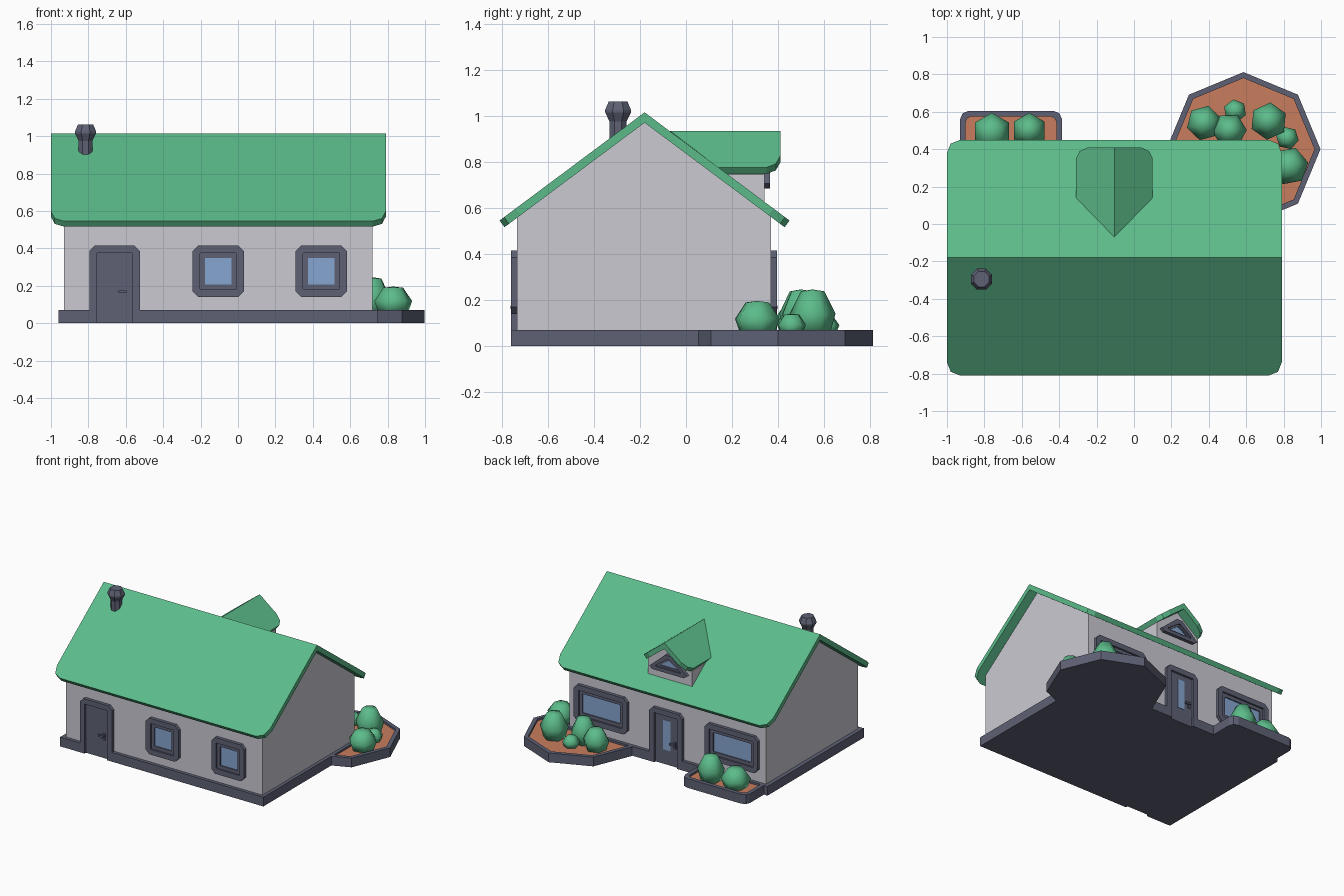
import bpy, bmesh, math

if "Cube" in bpy.data.objects:
    bpy.data.objects.remove(bpy.data.objects["Cube"])

def material(name, rgb):
    m = bpy.data.materials.new(name)
    m.diffuse_color = (*rgb, 1)
    m.use_nodes = True
    m.node_tree.nodes["Principled BSDF"].inputs["Base Color"].default_value = m.diffuse_color
    return m

GREEN = material("leaf_green", (0.107, 0.50, 0.255))
WALL = material("pale_grey", (0.60, 0.59, 0.65))
DARK = material("slate_grey", (0.112, 0.120, 0.178))
GLASS = material("window_blue", (0.24, 0.38, 0.64))
SOIL = material("terracotta", (0.578, 0.205, 0.112))

def loft(name, rings, mat, closed=True, loop=False, smooth=False):
    """Join point rings; closed = rings wrap round, loop = last ring joins first."""
    bm = bmesh.new()
    vs = [[bm.verts.new(p) for p in r] for r in rings]
    n, k = len(vs[0]), len(vs)
    for i in range(k if loop else k - 1):
        a, b = vs[i], vs[(i + 1) % k]
        for j in range(n if closed else n - 1):
            bm.faces.new((a[j], a[(j + 1) % n], b[(j + 1) % n], b[j]))
    if not loop:
        bm.faces.new(vs[0])
        bm.faces.new(vs[-1])
    elif not closed:
        bm.faces.new([r[0] for r in vs])
        bm.faces.new([r[-1] for r in vs])
    bmesh.ops.recalc_face_normals(bm, faces=bm.faces)
    for f in bm.faces:
        f.smooth = smooth
    me = bpy.data.meshes.new(name)
    bm.to_mesh(me)
    bm.free()
    me.materials.append(mat)
    ob = bpy.data.objects.new(name, me)
    bpy.context.collection.objects.link(ob)
    return ob

def slab(name, pts, z0, z1, mat):
    return loft(name, [[(x, y, z) for x, y in pts] for z in (z0, z1)], mat)

def curb(name, outer, inner, z0, z1):
    rings = [[(x, y, z) for x, y in p]
             for p, z in ((outer, z0), (outer, z1), (inner, z1), (inner, z0))]
    return loft(name, rings, DARK, loop=True)

def octo(l, r, b, t, c):
    return [(l + c, b), (r - c, b), (r, b + c), (r, t - c),
            (r - c, t), (l + c, t), (l, t - c), (l, b + c)]

def on_wall(pts, side, depth, base=None):
    y = (base if base is not None else (-0.735 if side < 0 else 0.37)) + side * depth
    return [(x, y, z) for x, z in pts]

def frame(name, outer, inner, side, d0, d1, closed=True, base=None):
    rings = [on_wall(p, side, d, base)
             for p, d in ((outer, d0), (outer, d1), (inner, d1), (inner, d0))]
    return loft(name, rings, DARK, closed=closed, loop=True)

def panel(name, pts, side, d0, d1, mat, base=None):
    return loft(name, [on_wall(pts, side, d, base) for d in (d0, d1)], mat)

def rect(l, r, b, t):
    return [(l, b), (r, b), (r, t), (l, t)]

# Walls: gabled prism
RIDGE_Y, RIDGE_Z, SLOPE, T = -0.18, 1.015, 0.746, 0.036
drop = T * math.hypot(1, SLOPE)
under = lambda y: RIDGE_Z - drop - abs(y - RIDGE_Y) * SLOPE
gable = [(-0.735, 0.03), (0.37, 0.03), (0.37, under(0.37)),
         (RIDGE_Y, under(RIDGE_Y)), (-0.735, under(-0.735))]
loft("walls", [[(x, y, z) for y, z in gable] for x in (-0.93, 0.72)], WALL)

# Plinth with a notch at each door
slab("plinth", [(-0.96, -0.76), (-0.755, -0.76), (-0.755, -0.74), (-0.565, -0.74),
                (-0.565, -0.76), (0.745, -0.76), (0.745, 0.395), (-0.01, 0.395),
                (-0.01, 0.375), (-0.20, 0.375), (-0.20, 0.395), (-0.96, 0.395)],
     0, 0.07, DARK)

# Roofs: one slab per slope from a plan outline (u along ridge, d out from it)
def roof(name, outline, top, slope, place):
    g = math.hypot(1, slope)
    for tag, s in (("a", -1), ("b", 1)):
        upper = [place(u, s * d, top - slope * d) for u, d in outline]
        lower = []
        for u, d in outline:
            if d == 0:
                lower.append(place(u, 0, top - T * g))
            else:
                lower.append(place(u, s * (d - T * slope / g), top - slope * d - T / g))
        loft(name + "_" + tag, [upper, lower], GREEN)

roof("main_roof", [(-1, 0), (-1, 0.56), (-0.98, 0.61), (-0.93, 0.63), (0.72, 0.63),
                   (0.77, 0.61), (0.79, 0.56), (0.79, 0)], RIDGE_Z, SLOPE,
     lambda u, v, z: (u, RIDGE_Y + v, z))
DX, DZ, DS = -0.105, 0.935, 0.776
roof("dormer_roof", [(-0.07, 0), (0.14, 0.205), (0.35, 0.205), (0.39, 0.185),
                     (0.41, 0.14), (0.41, 0)], DZ, DS,
     lambda u, v, z: (DX + v, u, z))

# Dormer wall and its triangular window
peak = DZ - T * math.hypot(1, DS)
h = 0.185
dorm = [(DX - h, 0.59), (DX + h, 0.59), (DX + h, peak - h * DS), (DX, peak),
        (DX - h, peak - h * DS)]
loft("dormer_wall", [[(x, y, z) for x, z in dorm] for y in (0.0, 0.34)], WALL)

def tri(w, b, e, t, c):
    return [(DX - w + c, b), (DX + w - c, b), (DX + w, e), (DX + c, t),
            (DX - c, t), (DX - w, e)]
frame("dormer_window_frame", tri(0.158, 0.685, 0.705, 0.82, 0.025),
      tri(0.105, 0.712, 0.72, 0.788, 0.008), 1, 0, 0.025, base=0.34)
frame("dormer_window_sash", tri(0.105, 0.712, 0.72, 0.788, 0.008),
      tri(0.072, 0.725, 0.73, 0.773, 0.006), 1, 0, 0.012, base=0.34)
panel("dormer_window_glass", tri(0.073, 0.724, 0.73, 0.774, 0.006), 1, 0, 0.005,
      GLASS, base=0.34)

# Wall windows
def window(name, l, r, side):
    b, t = 0.14, 0.415
    outer, mid = octo(l, r, b, t, 0.03), octo(l + .04, r - .04, b + .04, t - .04, .003)
    inner = octo(l + .066, r - .066, b + .066, t - .066, .002)
    frame(name + "_frame", outer, mid, side, 0, 0.025)
    frame(name + "_sash", mid, inner, side, 0, 0.012)
    panel(name + "_glass", inner, side, 0, 0.004, GLASS)

window("front_window_left", -0.243, 0.032, -1)
window("front_window_right", 0.308, 0.583, -1)
window("back_window_left", 0.22, 0.667, 1)
window("back_window_right", -0.877, -0.43, 1)

# Doors with frame, panel and lever handle
def door(name, l, r, side, hx, lever):
    def arch(k, c):
        t = 0.415 - k
        return [(l + k, 0), (l + k, t - c), (l + k + c, t),
                (r - k - c, t), (r - k, t - c), (r - k, 0)]
    frame(name + "_frame", arch(0, 0.03), arch(0.04, 0.002), side, 0, 0.025, closed=False)
    panel(name + "_panel", rect(l + .04, r - .04, 0, .375), side, 0, 0.008, DARK)
    panel(name + "_handle_plate", rect(hx - .009, hx + .009, .138, .188), side, .008, .016, DARK)
    a, b = sorted((hx - lever * 0.005, hx + lever * 0.04))
    panel(name + "_handle_lever", rect(a, b, .16, .175), side, .014, .027, DARK)

door("front_door", -0.795, -0.525, -1, -0.60, -1)
door("back_door", -0.243, 0.033, 1, -0.175, 1)
panel("back_door_glass", rect(-0.135, -0.075, 0.11, 0.335), 1, 0.008, 0.011, GLASS)

# Lathe helper for chimney and bushes
def lathe(name, cx, cy, prof, n, phase, mat, smooth):
    rings = [[(cx + r * math.cos(phase + i * math.tau / n),
               cy + r * math.sin(phase + i * math.tau / n), z) for i in range(n)]
             for r, z in prof]
    ob = loft(name, rings, mat, smooth=smooth)
    return ob

lathe("chimney", -0.815, -0.295, [(0.04, 0.85), (0.04, 0.975), (0.061, 1.015),
                                  (0.061, 1.025), (0.044, 1.062)], 8, math.pi / 8, DARK, False)

# Planting beds
def ring(r):
    return [(0.585 + r * math.cos(i * math.pi / 4), 0.4 + r * math.sin(i * math.pi / 4))
            for i in range(8)]
curb("round_bed_rim", ring(0.412), ring(0.38), 0, 0.07)
slab("round_bed_soil", ring(0.382), 0.003, 0.055, SOIL)
slab("round_bed_base", ring(0.4), 0, 0.01, DARK)

def bed(k):
    l, r, t = -0.93 + k, -0.385 - k, 0.605 - k
    c = 0.045 - k * 0.5
    q = c * 0.3
    return [(l, 0.36), (r, 0.36), (r, t - c), (r - q, t - q), (r - c, t),
            (l + c, t), (l + q, t - q), (l, t - c)]
curb("long_bed_rim", bed(0), bed(0.03), 0, 0.07)
slab("long_bed_soil", bed(0.028), 0.003, 0.055, SOIL)
slab("long_bed_base", bed(0.01), 0, 0.01, DARK)

# Bushes: six-sided domes (x, y, radius, top)
for i, (x, y, r, t) in enumerate([
        (-0.76, 0.49, 0.105, 0.195), (-0.56, 0.50, 0.095, 0.245),
        (0.375, 0.54, 0.095, 0.21), (0.54, 0.605, 0.062, 0.135),
        (0.51, 0.50, 0.093, 0.245), (0.72, 0.55, 0.10, 0.245),
        (0.82, 0.46, 0.062, 0.14), (0.83, 0.31, 0.103, 0.195)]):
    hgt = t - 0.055
    lathe("bush_%d" % (i + 1), x, y,
          [(r * 0.75, 0.05), (r, 0.055 + hgt * 0.45), (r * 0.52, 0.055 + hgt * 0.96),
           (r * 0.05, t)], 6, math.pi / 6 + (0 if i < 2 else i * 0.4), GREEN, True)
